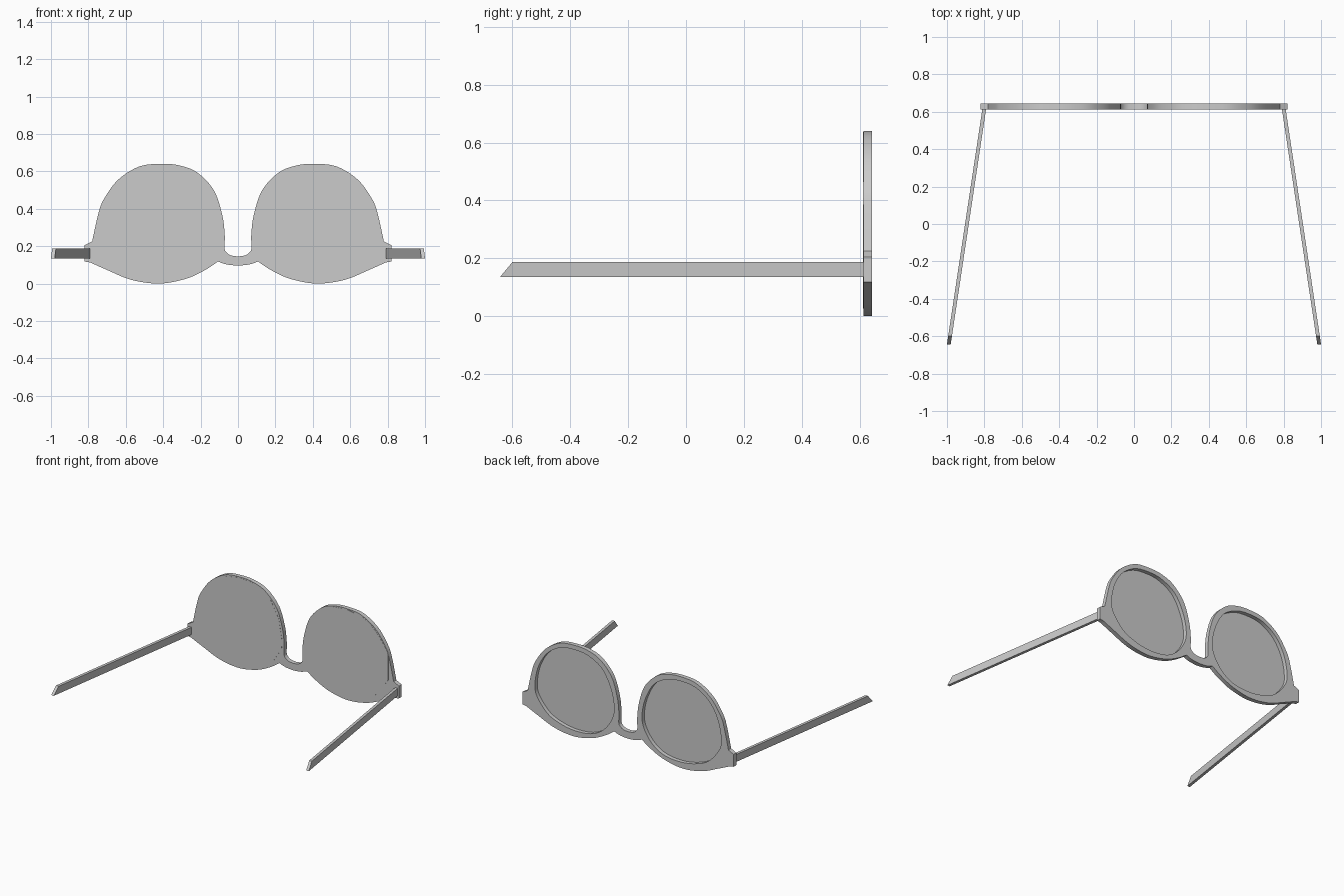
import bpy, bmesh
from mathutils import Vector, geometry

if "Cube" in bpy.data.objects:
    bpy.data.objects.remove(bpy.data.objects["Cube"])


def smooth_path(pts, closed=False, steps=6):
    """Catmull-Rom interpolation through 2D points."""
    p = [Vector(q) for q in pts]
    n = len(p)
    out = []
    for i in range(n if closed else n - 1):
        if closed:
            a, b, c, d = (p[(i + k) % n] for k in (-1, 0, 1, 2))
        else:
            a, b, c, d = p[max(i - 1, 0)], p[i], p[i + 1], p[min(i + 2, n - 1)]
        for s in range(steps):
            t = s / steps
            out.append(0.5 * (2 * b + (c - a) * t + (2 * a - 5 * b + 4 * c - d) * t * t
                              + (3 * b - a - 3 * c + d) * t ** 3))
    if not closed:
        out.append(p[-1])
    return [(v.x, v.y) for v in out]


def flip(pts):
    return [(-x, z) for x, z in reversed(pts)]


def mesh_object(name, verts, faces):
    me = bpy.data.meshes.new(name)
    bm = bmesh.new()
    vs = [bm.verts.new(v) for v in verts]
    for f in faces:
        bm.faces.new([vs[i] for i in f])
    bmesh.ops.recalc_face_normals(bm, faces=bm.faces)
    bm.to_mesh(me)
    bm.free()
    ob = bpy.data.objects.new(name, me)
    bpy.context.collection.objects.link(ob)
    return ob


def prism(name, lower, upper):
    """Closed solid between two matching vertex loops, mirrored across x."""
    n = len(lower)
    faces = [list(range(n)), list(range(n, 2 * n))]
    faces += [[i, (i + 1) % n, n + (i + 1) % n, n + i] for i in range(n)]
    ob = mesh_object(name, lower + upper, faces)
    ob.modifiers.new("Mirror", 'MIRROR').use_mirror_merge = False
    return ob


# Frame outline, right half: bridge top, rim, hinge corner, rim bottom, bridge bottom
rim_top = smooth_path([(0, .145), (.035, .15), (.06, .165), (.072, .19), (.071, .26),
                       (.085, .37), (.13, .50), (.22, .595), (.32, .633), (.42, .64),
                       (.53, .625), (.64, .556), (.715, .455), (.745, .38), (.78, .225)])
hinge = [(.82, .205), (.82, .118)]
rim_bottom = smooth_path([(.79, .113), (.705, .075), (.57, .02), (.42, 0), (.28, .025),
                          (.18, .07), (.107, .118)])
bridge_bottom = smooth_path([(.107, .118), (.06, .102), (0, .096)])[1:]
half = rim_top + hinge + rim_bottom + bridge_bottom
outline = half + flip(half)[1:-1]

# Lens opening
hole = smooth_path([(.108, .27), (.13, .40), (.20, .53), (.31, .595), (.42, .609),
                    (.53, .592), (.63, .525), (.695, .42), (.722, .30), (.71, .21),
                    (.63, .11), (.54, .065), (.42, .042), (.29, .053), (.20, .10),
                    (.135, .18)], closed=True)

# Frame: filled curve with two holes, given thickness
cu = bpy.data.curves.new("frame", 'CURVE')
cu.dimensions = '2D'
cu.fill_mode = 'BOTH'
cu.extrude = .015
for loop in (outline, hole, flip(hole)):
    sp = cu.splines.new('POLY')
    sp.points.add(len(loop) - 1)
    for pt, (x, z) in zip(sp.points, loop):
        pt.co = (x, z, 0, 1)
    sp.use_cyclic_u = True
frame = bpy.data.objects.new("frame", cu)
bpy.context.collection.objects.link(frame)
frame.rotation_euler.x = 1.5707963
frame.location.y = .628
bpy.context.view_layer.objects.active = frame
frame.select_set(True)
bpy.ops.object.convert(target='MESH')
frame = bpy.context.object
bm = bmesh.new()
bm.from_mesh(frame.data)
bmesh.ops.remove_doubles(bm, verts=bm.verts, dist=1e-5)
bmesh.ops.recalc_face_normals(bm, faces=bm.faces)
bm.to_mesh(frame.data)
bm.free()
bpy.ops.object.shade_smooth_by_angle(angle=.6)

# Lenses: flat low-sided plates on the inner side of the frame
lens = [(.738, .225), (.738, .406), (.715, .45), (.658, .524), (.594, .588), (.535, .615),
        (.417, .636), (.305, .626), (.176, .545), (.112, .428), (.086, .278), (.09, .22),
        (.14, .144), (.17, .09), (.273, .037), (.417, .027), (.55, .053), (.636, .09),
        (.706, .18)]
prism("lenses", [(x, .612, z) for x, z in lens], [(x, .616, z) for x, z in lens])

# Temple arms: splayed outward, tips cut at a slant
side = [(.62, .135), (-.643, .135), (-.60, .187), (.62, .187)]


def arm_x(y):
    return .81 + (.62 - y) * .19 / 1.263


prism("temple_arms", [(arm_x(y) - .02, y, z) for y, z in side],
      [(arm_x(y), y, z) for y, z in side])
